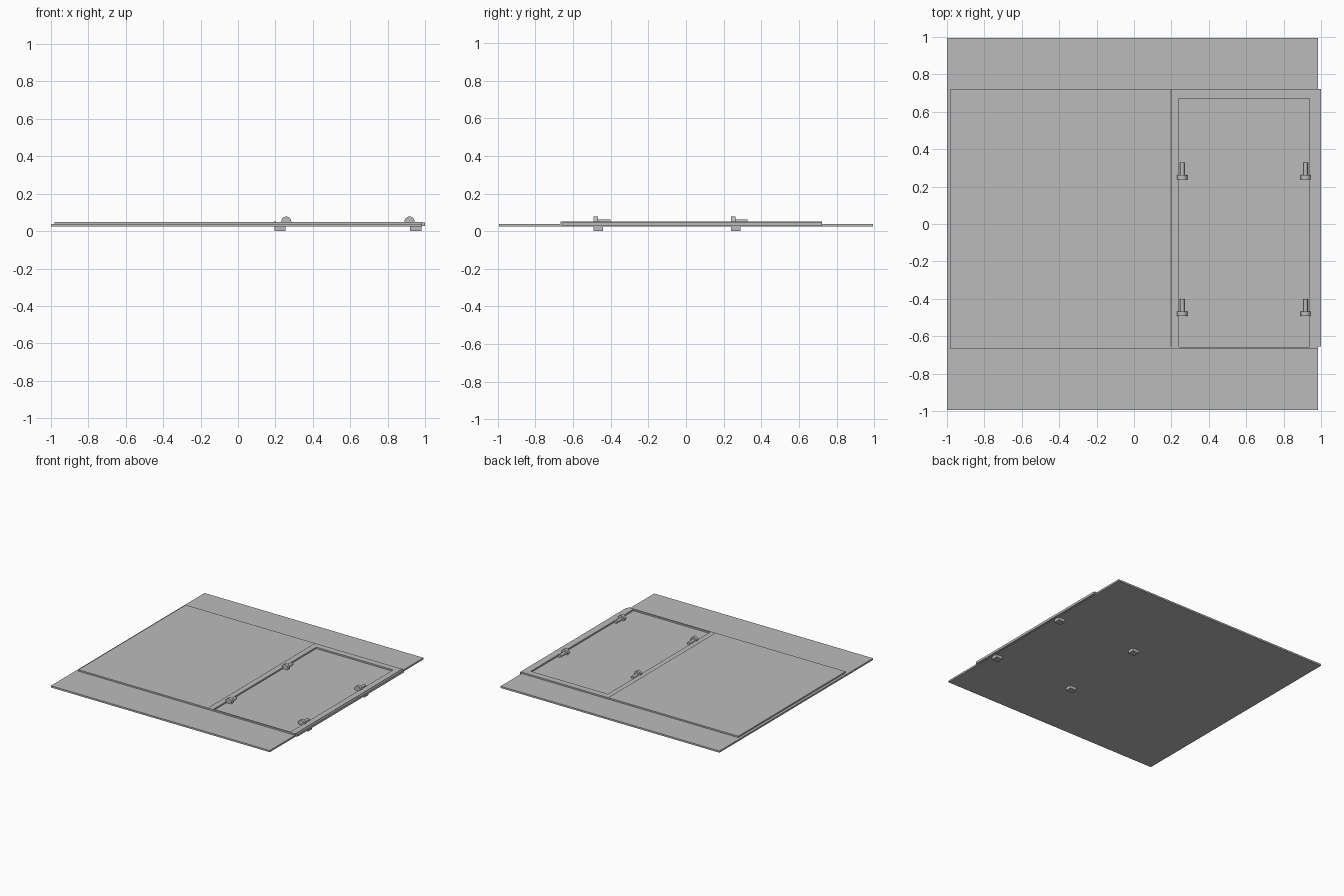
import bpy, math
from mathutils import Matrix

cube = bpy.data.objects.get("Cube")
if cube:
    bpy.data.objects.remove(cube, do_unlink=True)

grey = bpy.data.materials.new("plain grey")
grey.use_nodes = True
colour = (0.5, 0.5, 0.5, 1)
grey.diffuse_color = colour
grey.node_tree.nodes["Principled BSDF"].inputs["Base Color"].default_value = colour


def box(name, x, y, z):
    """Box spanning the given (low, high) ranges."""
    bpy.ops.mesh.primitive_cube_add(size=1)
    ob = bpy.context.object
    ob.name = name
    spans = (x, y, z)
    size = [b - a for a, b in spans]
    centre = [(a + b) / 2 for a, b in spans]
    ob.data.transform(Matrix.Translation(centre) @ Matrix.Diagonal((*size, 1)))
    ob.data.materials.append(grey)
    return ob


def rod(name, x, y, z, radius, sides=24):
    """Cylinder lying along y."""
    bpy.ops.mesh.primitive_cylinder_add(vertices=sides, radius=radius, depth=y[1] - y[0])
    ob = bpy.context.object
    ob.name = name
    ob.data.transform(Matrix.Translation((x, sum(y) / 2, z)) @ Matrix.Rotation(math.pi / 2, 4, 'X'))
    ob.data.materials.append(grey)
    bpy.ops.object.shade_smooth_by_angle()
    return ob


# Base plate and the thinner board on top of it
box("base_plate", (-1, 0.985), (-0.995, 0.995), (0.024, 0.038))
board = box("top_board", (-0.98, 0.985), (-0.668, 0.722), (0.037, 0.05))

# Rectangular opening through the board
cutter = box("opening_cutter", (0.24, 0.937), (-0.657, 0.67), (0, 0.1))
cutter.hide_render = True
cutter.display_type = 'WIRE'
cutter.hide_set(True)
opening = board.modifiers.new("opening", 'BOOLEAN')
opening.object = cutter
opening.solver = 'EXACT'

# Rounded seam and overhanging edge strip
rod("seam_bead", 0.197, (-0.658, 0.722), 0.042, 0.01, 12)
box("edge_strip", (0.98, 1), (-0.656, 0.722), (0.027, 0.046))

# Four latches: round head, bolt and foot below the plate
for x, foot_x, side in ((0.258, 0.225, "right"), (0.917, 0.95, "left")):
    for y, end in ((-0.492, "front"), (0.238, "back")):
        tag = f"{end}_{side}"
        rod(f"latch_head_{tag}", x, (y, y + 0.025), 0.051, 0.027)
        rod(f"latch_bolt_{tag}", x, (y + 0.02, y + 0.09), 0.049, 0.012, 16)
        box(f"latch_foot_{tag}", (foot_x - 0.03, foot_x + 0.03), (y, y + 0.052), (0, 0.026))
